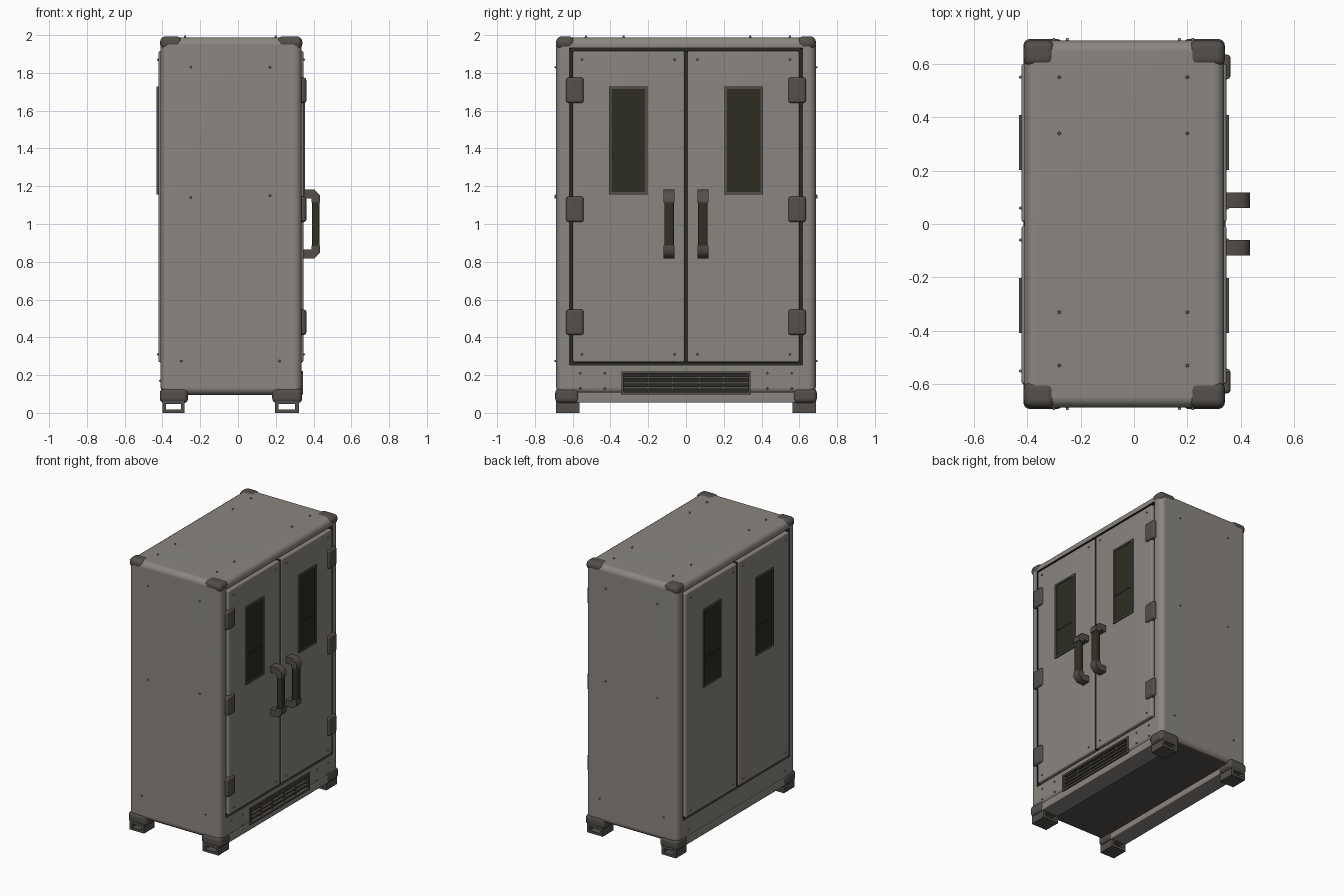
import bpy, bmesh, math
from mathutils import Matrix, Vector

if "Cube" in bpy.data.objects:
    bpy.data.objects.remove(bpy.data.objects["Cube"])


def material(name, rgb):
    m = bpy.data.materials.new(name)
    m.diffuse_color = (*rgb, 1)
    m.use_nodes = True
    m.node_tree.nodes["Principled BSDF"].inputs["Base Color"].default_value = m.diffuse_color
    return m


GREY = material("painted_grey", (0.255, 0.24, 0.22))
DARK = material("dark_metal", (0.085, 0.078, 0.07))
GRIP = material("olive_grip", (0.03, 0.03, 0.018))
GLASS = material("dark_glass", (0.026, 0.027, 0.015))
GAP = material("black_gap", (0.022, 0.021, 0.018))


def finish(name, bm, mat):
    bmesh.ops.recalc_face_normals(bm, faces=bm.faces)
    me = bpy.data.meshes.new(name)
    bm.to_mesh(me)
    bm.free()
    me.materials.append(mat)
    ob = bpy.data.objects.new(name, me)
    bpy.context.collection.objects.link(ob)
    return ob


def add_box(bm, a, b):
    a, b = Vector(a), Vector(b)
    size = [abs(q - p) for p, q in zip(a, b)]
    m = Matrix.Translation((a + b) / 2) @ Matrix.Diagonal((*size, 1))
    bmesh.ops.create_cube(bm, size=1, matrix=m)


def box(name, a, b, mat, bevel=0, seg=2):
    bm = bmesh.new()
    add_box(bm, a, b)
    if bevel:
        bmesh.ops.bevel(bm, geom=bm.edges[:], offset=bevel, segments=seg,
                        profile=0.5, affect='EDGES')
    return finish(name, bm, mat)


def ring_x(name, x0, x1, y0, y1, z0, z1, rim, mat):
    """Rectangular frame lying in the yz plane."""
    y0, y1 = sorted((y0, y1))
    bm = bmesh.new()
    add_box(bm, (x0, y0, z0), (x1, y1, z0 + rim))
    add_box(bm, (x0, y0, z1 - rim), (x1, y1, z1))
    add_box(bm, (x0, y0, z0 + rim), (x1, y0 + rim, z1 - rim))
    add_box(bm, (x0, y1 - rim, z0 + rim), (x1, y1, z1 - rim))
    return finish(name, bm, mat)


def rivets(name, points, normal, mat=GREY):
    bm = bmesh.new()
    rot = Vector((0, 0, 1)).rotation_difference(Vector(normal)).to_matrix().to_4x4()
    for p in points:
        bmesh.ops.create_cone(bm, cap_ends=True, segments=8, radius1=0.008,
                              radius2=0.004, depth=0.016,
                              matrix=Matrix.Translation(p) @ rot)
    return finish(name, bm, mat)


# Cabinet shell with door recesses on both faces and a vent pocket
body = box("cabinet_body", (-0.41, -0.687, 0.095), (0.337, 0.687, 1.988), GREY, 0.04, 4)
body.data.materials.append(GAP)
body.data.materials.append(DARK)
cutters = [
    box("recess_cutter", (0.312, -0.618, 0.253), (0.5, 0.618, 1.932), GAP),
    box("recess_cutter", (-0.388, -0.618, 0.253), (-0.6, 0.618, 1.932), GAP),
    box("recess_cutter", (0.295, -0.335, 0.11), (0.5, 0.335, 0.21), GAP),
]
for c in cutters:
    c.hide_render = True
    mod = body.modifiers.new("cut", 'BOOLEAN')
    mod.operation, mod.object, mod.solver = 'DIFFERENCE', c, 'EXACT'
dg = bpy.context.evaluated_depsgraph_get()
cut_mesh = bpy.data.meshes.new_from_object(body.evaluated_get(dg))
body.modifiers.clear()
body.data = cut_mesh
cut_mesh.materials.clear()
for m in (GREY, GAP, DARK):
    cut_mesh.materials.append(m)
for p in cut_mesh.polygons:
    c = p.center
    inside = -0.4 < c.x < 0.33 and abs(c.y) < 0.625 and 0.105 < c.z < 1.94
    p.material_index = 1 if inside else 2 if p.normal.z < -0.9 else 0
for c in cutters:
    bpy.data.objects.remove(c)

# Doors with framed windows on both faces
for face, xin, s in (("front", 0.305, 1), ("rear", -0.38, -1)):
    xo = 0.347 if s > 0 else -0.422
    for side in (-1, 1):
        box(f"{face}_door", (xin, side * 0.007, 0.268), (xo, side * 0.6, 1.916), GREY, 0.01)
        ring_x(f"{face}_window_frame", xo - s * 0.005, xo + s * 0.009,
               side * 0.203, side * 0.408, 1.155, 1.728, 0.014, DARK)
        box(f"{face}_window_pane", (xo - s * 0.004, side * 0.215, 1.168),
            (xo + s * 0.003, side * 0.396, 1.715), GLASS)
        box(f"{face}_window_bars", (xo, side * 0.215, 1.362),
            (xo + s * 0.005, side * 0.396, 1.37), GAP)
        rivets(f"{face}_door_rivets",
               [(xo, side * y, z) for y in (0.06, 0.55) for z in (0.31, 1.87)], (s, 0, 0))
    # thin centre gap strip
    box(f"{face}_centre_gap", (xin, -0.008, 0.268), (xo - s * 0.008, 0.008, 1.916), GAP)

# Hinges and pull handles on the front doors
for side in (-1, 1):
    for z in (0.48, 1.078, 1.708):
        box("hinge", (0.32, side * 0.542, z - 0.068), (0.362, side * 0.635, z + 0.068),
            DARK, 0.014, 2)
    y0, y1 = side * 0.06, side * 0.118
    for end in (-1, 1):
        # chamfered end bracket as an extruded profile
        prof = [(0.34, 0.182), (0.405, 0.182), (0.435, 0.15), (0.435, 0.115),
                (0.39, 0.115), (0.39, 0.135), (0.34, 0.135)]
        bm = bmesh.new()
        f = bm.faces.new([bm.verts.new((x, y0, 1.0 + end * z)) for x, z in prof])
        ex = bmesh.ops.extrude_face_region(bm, geom=[f])
        bmesh.ops.translate(bm, vec=(0, y1 - y0, 0),
                            verts=[v for v in ex["geom"] if isinstance(v, bmesh.types.BMVert)])
        finish("handle_bracket", bm, DARK)
    box("handle_grip", (0.392, y0 + side * 0.004, 0.88), (0.432, y1 - side * 0.004, 1.12),
        GRIP, 0.008)

# Lower vent: frame, slats and dividers
ring_x("vent_frame", 0.325, 0.343, -0.345, 0.345, 0.097, 0.222, 0.014, DARK)
for z in (0.133, 0.16, 0.187):
    box("vent_slat", (0.305, -0.332, z - 0.006), (0.334, 0.332, z + 0.006), DARK)
for y in (-0.2, -0.07, 0.07, 0.2):
    box("vent_divider", (0.3, y - 0.004, 0.11), (0.33, y + 0.004, 0.21), DARK)

# Base rails, hollow feet and corner caps
for x0, x1, tx0, tx1 in ((-0.408, -0.27, -0.413, -0.295), (0.187, 0.334, 0.205, 0.341)):
    box("base_rail", (x0 + 0.004, -0.58, 0.054), (x1 - 0.002, 0.58, 0.11), GREY, 0.006)
    for side in (-1, 1):
        ya, yb = side * 0.565, side * 0.688
        bm = bmesh.new()
        fx0, fx1 = x0 + 0.008, x1 - 0.012
        add_box(bm, (fx0, ya, 0), (fx1, yb, 0.018))
        add_box(bm, (fx0, ya, 0.046), (fx1, yb, 0.07))
        add_box(bm, (fx0, ya, 0.018), (fx0 + 0.02, yb, 0.046))
        add_box(bm, (fx1 - 0.02, ya, 0.018), (fx1, yb, 0.046))
        finish("foot", bm, DARK)
        box("bottom_corner_cap", (x0 - 0.006, ya, 0.052), (x1 + 0.006, side * 0.693, 0.13),
            DARK, 0.025, 4)
        box("top_corner_cap", (tx0, side * 0.59, 1.925), (tx1, side * 0.688, 1.993),
            DARK, 0.03, 4)

# Rivets on the side walls, top and lower panel
for side in (-1, 1):
    rivets("side_rivets", [(x, side * 0.688, z) for x, z in
           ((-0.25, 1.83), (0.17, 1.83), (-0.25, 1.14), (0.17, 1.15),
            (-0.3, 0.275), (0.22, 0.275))], (0, side, 0))
    rivets("panel_rivets", [(0.337, side * y, z) for y in (0.43, 0.56)
                            for z in (0.13, 0.21)], (1, 0, 0))
    rivets("rear_panel_rivets", [(-0.41, side * 0.56, 0.17)], (-1, 0, 0))
rivets("top_rivets", [(x, y, 1.99) for x in (-0.28, 0.2) for y in (-0.53, -0.33, 0.34, 0.55)],
       (0, 0, 1))

# Smooth rounded edges, flat panels
for ob in bpy.context.scene.objects:
    ob.select_set(True)
    bpy.context.view_layer.objects.active = ob
bpy.ops.object.shade_smooth_by_angle(angle=math.radians(50))
for ob in bpy.context.scene.objects:
    w = ob.modifiers.new("flat_panels", 'WEIGHTED_NORMAL')
    w.keep_sharp = True
